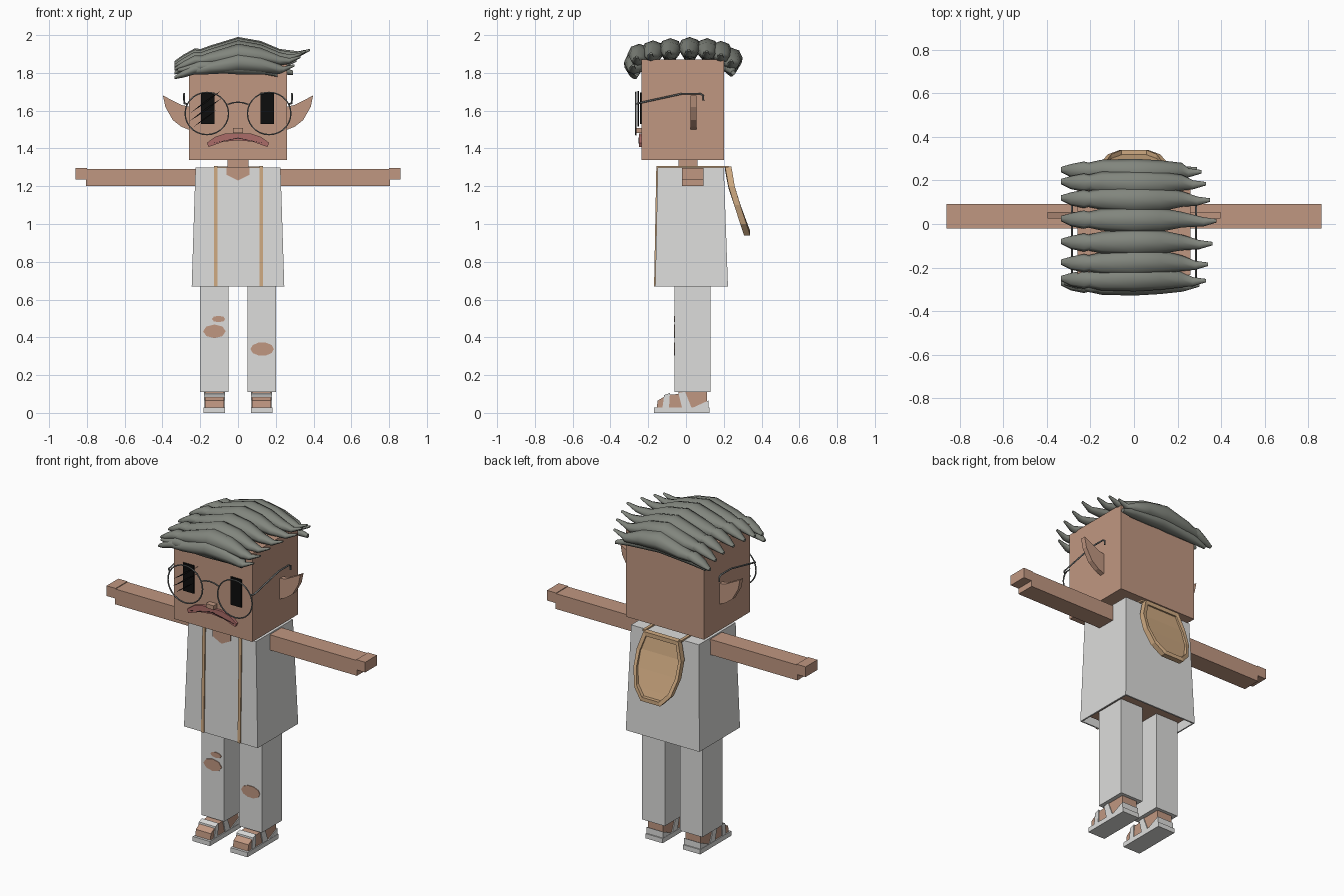
import bpy, bmesh, math
from mathutils import Vector

if "Cube" in bpy.data.objects:
    bpy.data.objects.remove(bpy.data.objects["Cube"], do_unlink=True)


def material(name, rgb):
    m = bpy.data.materials.new(name)
    m.use_nodes = True
    m.diffuse_color = (*rgb, 1)
    m.node_tree.nodes["Principled BSDF"].inputs["Base Color"].default_value = (*rgb, 1)
    return m


SKIN = material("skin", (0.53, 0.31, 0.22))
CLOTH = material("white cloth", (0.72, 0.72, 0.71))
TAN = material("tan trim", (0.62, 0.40, 0.22))
HAIR = material("grey hair", (0.22, 0.235, 0.205))
BLACK = material("black", (0.004, 0.004, 0.004))
LIPS = material("lip red", (0.41, 0.15, 0.14))
METAL = material("grey metal", (0.17, 0.18, 0.18))


def finish(name, bm, mat):
    bmesh.ops.recalc_face_normals(bm, faces=bm.faces)
    me = bpy.data.meshes.new(name)
    bm.to_mesh(me)
    bm.free()
    ob = bpy.data.objects.new(name, me)
    bpy.context.collection.objects.link(ob)
    me.materials.append(mat)
    return ob


def loft(name, rings, mat, caps=True):
    """Skin a list of equally long point rings."""
    bm = bmesh.new()
    rows = [[bm.verts.new(p) for p in r] for r in rings]
    n = len(rows[0])
    for a, b in zip(rows, rows[1:]):
        for i in range(n):
            j = (i + 1) % n
            bm.faces.new((a[i], a[j], b[j], b[i]))
    if caps:
        bm.faces.new(rows[0])
        bm.faces.new(rows[-1])
    return finish(name, bm, mat)


def rect(x0, x1, y0, y1, z):
    return [(x0, y0, z), (x1, y0, z), (x1, y1, z), (x0, y1, z)]


def box(name, x0, x1, y0, y1, z0, z1, mat):
    return loft(name, [rect(x0, x1, y0, y1, z0), rect(x0, x1, y0, y1, z1)], mat)


def plate(name, xz, y0, y1, mat):
    """Extrude an outline in the xz plane along y."""
    return loft(name, [[(x, y, z) for x, z in xz] for y in (y0, y1)], mat)


def side_prism(name, yz, x0, x1, mat):
    """Extrude an outline in the yz plane along x."""
    return loft(name, [[(x, y, z) for y, z in yz] for x in (x0, x1)], mat)


def wire(name, pts, r, mat, cyclic=False):
    cu = bpy.data.curves.new(name, "CURVE")
    cu.dimensions = "3D"
    cu.bevel_depth = r
    cu.bevel_resolution = 1
    cu.use_fill_caps = True
    sp = cu.splines.new("POLY")
    sp.points.add(len(pts) - 1)
    for p, co in zip(sp.points, pts):
        p.co = (*co, 1)
    sp.use_cyclic_u = cyclic
    cu.materials.append(mat)
    ob = bpy.data.objects.new(name, cu)
    bpy.context.collection.objects.link(ob)
    return ob


def ellipse(cx, cz, rx, rz, n=12):
    return [(cx + rx * math.cos(2 * math.pi * i / n), cz + rz * math.sin(2 * math.pi * i / n)) for i in range(n)]


# Head, neck and open coat
box("head", -0.26, 0.26, -0.235, 0.20, 1.34, 1.87, SKIN)
box("neck", -0.055, 0.055, -0.04, 0.06, 1.28, 1.36, SKIN)
coat = loft("coat", [rect(-0.245, 0.245, -0.163, 0.222, 0.67), rect(-0.225, 0.225, -0.15, 0.20, 1.30)], CLOTH)
bm = bmesh.new()
bm.from_mesh(coat.data)
bmesh.ops.delete(bm, geom=[f for f in bm.faces if f.calc_center_median().z < 0.7], context="FACES_ONLY")
bm.to_mesh(coat.data)
bm.free()
shell = coat.modifiers.new("thickness", "SOLIDIFY")
shell.thickness = 0.012
box("body_inside", -0.21, 0.21, -0.13, 0.18, 0.70, 1.2, SKIN)
plate("neckline", [(-0.06, 1.302), (-0.06, 1.26), (0, 1.23), (0.06, 1.26), (0.06, 1.302)], -0.157, -0.14, SKIN)

# Coat trims running over the shoulders
for side, x in (("right", -0.118), ("left", 0.124)):
    side_prism(side + "_trim", [(-0.169, 0.67), (-0.157, 1.308), (0.225, 1.308), (0.225, 1.298),
                                (-0.145, 1.298), (-0.155, 0.67)], x - 0.009, x + 0.009, TAN)

# Hood hanging behind: half width, y, z from the top down
hood = [(0.115, 0.222, 1.305), (0.148, 0.24, 1.2), (0.148, 0.27, 1.1), (0.12, 0.302, 1.0), (0.065, 0.322, 0.94)]
loft("hood_lining", [[(-w, y - 0.012, z), (w, y - 0.012, z), (w, y + 0.004, z), (-w, y + 0.004, z)]
                     for w, y, z in hood], TAN)
rim = [(-w, y, z) for w, y, z in hood] + [(w, y, z) for w, y, z in reversed(hood)]
loft("hood_rim", [[(x * k, y + d, z + (1 - abs(k)) * (1.12 - z)) for k, d in
                   ((1, -0.015), (1, 0.018), (0.87, 0.018), (0.87, -0.015))] for x, y, z in rim + rim[:1]], TAN)

# Limbs, ears, sandals and glasses, built for both sides
for side, s in (("left", 1), ("right", -1)):
    box(side + "_arm", s * 0.215, s * 0.805, -0.02, 0.092, 1.20, 1.292, SKIN)
    box(side + "_hand", s * 0.80, s * 0.86, -0.02, 0.092, 1.235, 1.296, SKIN)
    box(side + "_trouser_leg", s * 0.05, s * 0.20, -0.06, 0.13, 0.11, 0.72, CLOTH)
    plate(side + "_ear", [(s * x, z) for x, z in ((0.25, 1.62), (0.30, 1.63), (0.397, 1.68), (0.385, 1.62),
                                                 (0.345, 1.55), (0.30, 1.515), (0.25, 1.495))], 0.025, 0.055, SKIN)
    # sandal
    box(side + "_sole", s * 0.068, s * 0.182, -0.17, 0.125, 0, 0.028, CLOTH)
    side_prism(side + "_foot", [(-0.155, 0.025), (-0.15, 0.065), (-0.10, 0.095), (-0.04, 0.10), (-0.04, 0.115),
                                (0.11, 0.115), (0.11, 0.025)], s * 0.075, s * 0.175, SKIN)
    for part, yz in (("toe_strap", ((-0.125, 0.025), (-0.115, 0.095), (-0.085, 0.105), (-0.09, 0.025))),
                     ("ankle_strap", ((-0.02, 0.025), (-0.04, 0.105), (-0.005, 0.112), (0.03, 0.025))),
                     ("heel_strap", ((0.03, 0.025), (0.118, 0.065), (0.118, 0.025)))):
        side_prism(side + "_" + part, yz, s * 0.07, s * 0.18, CLOTH)
    # glasses
    wire(side + "_lens_ring", [(x, -0.265, z) for x, z in ellipse(s * 0.165, 1.585, 0.115, 0.112, 28)],
         0.004, METAL, True)
    wire(side + "_temple", [(s * 0.27, -0.265, 1.635), (s * 0.285, -0.25, 1.64), (s * 0.285, -0.02, 1.69),
                            (s * 0.285, 0.075, 1.69), (s * 0.285, 0.092, 1.68), (s * 0.285, 0.092, 1.655)],
         0.005, METAL)
    # eye
    plate(side + "_eye", [(s * a - 0.003, z) for a, z in ((0.122, 1.53), (0.194, 1.53), (0.194, 1.697),
                                                         (0.122, 1.697))], -0.243, -0.234, BLACK)

wire("glasses_bridge", [(0.055 * t, -0.265, 1.645 - 0.012 * t * t) for t in (-1, -0.5, 0, 0.5, 1)], 0.004, METAL)

# Slashes across the right lens
for i, (x, z, w) in enumerate(((-0.25, 1.59, 0.16), (-0.255, 1.545, 0.17), (-0.235, 1.515, 0.12))):
    plate("lens_slash_%d" % i, [(x, z), (x + w * 0.5, z + w * 0.4), (x + w, z + w * 0.72),
                                (x + w * 0.5, z + w * 0.32)], -0.256, -0.25, BLACK)

# Nose and mouth
box("nose", -0.026, 0.026, -0.268, -0.23, 1.482, 1.507, SKIN)
upper = [(-0.165, 1.43), (-0.12, 1.462), (-0.07, 1.478), (0.07, 1.478), (0.12, 1.462), (0.165, 1.43)]
lower = [(0.155, 1.408), (0.08, 1.435), (0, 1.443), (-0.08, 1.435), (-0.155, 1.408)]
plate("mouth", upper + lower, -0.25, -0.23, LIPS)
plate("mouth_line", [(-0.15, 1.425), (0, 1.457), (0.15, 1.425), (0, 1.453)], -0.252, -0.249, BLACK)

# Trouser rips
for name, x, z, rx, rz, n in (("left_knee_rip", 0.128, 0.338, 0.062, 0.036, 10),
                              ("right_knee_rip", -0.125, 0.432, 0.06, 0.036, 8),
                              ("right_thigh_rip", -0.103, 0.497, 0.036, 0.017, 8)):
    plate(name, ellipse(x, z, rx, rz, n), -0.064, -0.058, SKIN)


def lock(name, stations, n=8):
    """Tapered hair strand along x; stations are x, y, z, half width, half height."""
    ob = loft(name, [[(x, y + w * math.cos(2 * math.pi * i / n), z + h * math.sin(2 * math.pi * i / n))
                      for i in range(n)] for x, y, z, w, h in stations], HAIR)
    for p in ob.data.polygons:
        p.use_smooth = len(p.vertices) == 4


# Hair: long swept locks with short counter-locks behind them
locks = ((-0.275, -0.075, 0.30), (-0.255, -0.03, 0.33), (-0.18, -0.012, 0.34), (-0.085, 0, 0.36),
         (0.02, 0.006, 0.38), (0.115, 0, 0.35), (0.19, -0.015, 0.33), (0.245, -0.05, 0.31))
for i, (y, dz, tip) in enumerate(locks):
    yc = y * 0.97
    lock("swept_lock_%d" % i, [(-0.24, y, 1.885 + dz, 0.03, 0.02), (-0.15, y, 1.903 + dz, 0.05, 0.035),
                               (0, yc, 1.93 + dz, 0.062, 0.054), (0.12, yc, 1.918 + dz, 0.055, 0.045),
                               (0.22, y, 1.895 + dz, 0.036, 0.026), (tip - 0.06, y - 0.01, 1.893 + dz, 0.021, 0.015),
                               (tip, y - 0.005, 1.915 + dz, 0.008, 0.006)])
    lock("short_lock_%d" % i, [(-0.18, y, 1.90 + dz, 0.03, 0.02), (-0.23, y, 1.895 + dz, 0.042, 0.028),
                               (-0.29, y, 1.87 + dz, 0.03, 0.02), (-0.335, y + 0.005, 1.85 + dz, 0.012, 0.008)])
# Low fringe and nape strands
lock("fringe", [(-0.32, -0.27, 1.815, 0.01, 0.008), (-0.2, -0.285, 1.835, 0.03, 0.03), (0, -0.275, 1.83, 0.04, 0.038),
                (0.14, -0.265, 1.815, 0.03, 0.024), (0.21, -0.26, 1.785, 0.008, 0.006)])
lock("nape", [(-0.3, 0.24, 1.79, 0.012, 0.01), (-0.2, 0.235, 1.82, 0.03, 0.03), (0, 0.225, 1.84, 0.045, 0.035),
              (0.2, 0.235, 1.82, 0.03, 0.025), (0.29, 0.25, 1.80, 0.012, 0.012)])
